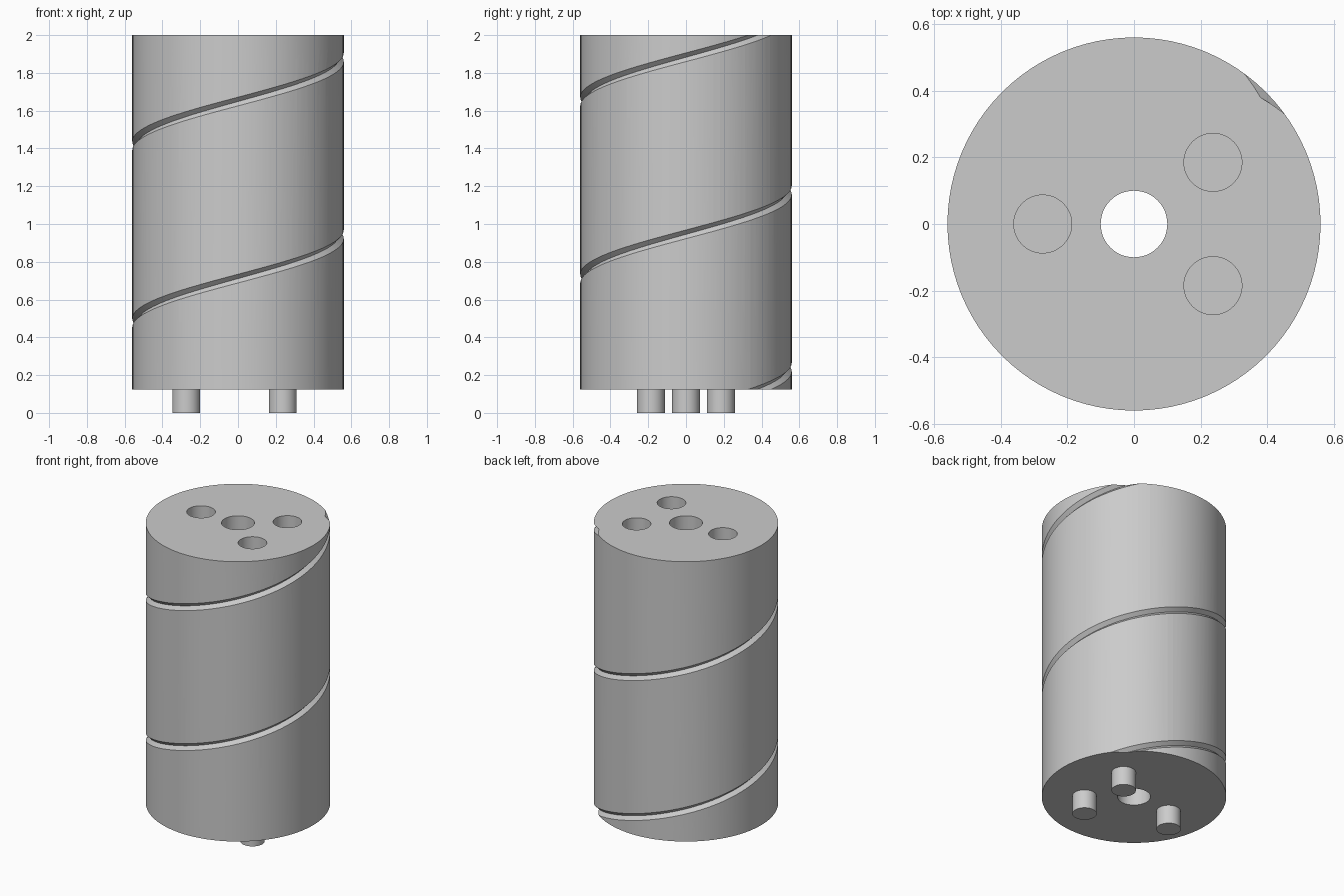
import bpy, bmesh, math
from mathutils import Vector

R, BASE, TOP = 0.56, 0.125, 2.0
PITCH = (TOP - BASE) / 2
SIDES = 96
PEGS = [(-0.274, 0), (0.237, 0.185), (0.237, -0.185)]

if "Cube" in bpy.data.objects:
    bpy.data.objects.remove(bpy.data.objects["Cube"])

grey = bpy.data.materials.new("plain grey")
grey.use_nodes = True
grey.diffuse_color = (0.6, 0.6, 0.6, 1)
grey.node_tree.nodes["Principled BSDF"].inputs["Base Color"].default_value = (0.6, 0.6, 0.6, 1)


def cylinder(name, r, z0, z1, x=0, y=0, sides=SIDES):
    bpy.ops.mesh.primitive_cylinder_add(vertices=sides, radius=r, depth=z1 - z0,
                                        location=(x, y, (z0 + z1) / 2))
    ob = bpy.context.object
    ob.name = name
    ob.data.materials.append(grey)
    return ob


def smooth(ob):
    bpy.ops.object.select_all(action="DESELECT")
    ob.select_set(True)
    bpy.context.view_layer.objects.active = ob
    bpy.ops.object.shade_smooth_by_angle(angle=math.radians(30))


def cut(ob, cutter):
    mod = ob.modifiers.new(cutter.name, "BOOLEAN")
    mod.operation, mod.solver, mod.object = "DIFFERENCE", "EXACT", cutter
    bpy.context.view_layer.objects.active = ob
    bpy.ops.object.modifier_apply(modifier=mod.name)
    bpy.data.objects.remove(cutter)


def helix_cutter():
    """Triangular section swept two turns, running past both ends of the body."""
    depth, size = 0.023, 0.04
    section = [(R - depth, 0), (R - depth + size, -size), (R - depth + size, size)]
    bm = bmesh.new()
    rings = []
    for i in range(-10, 2 * SIDES + 11):
        a = math.pi / 4 + math.tau * i / SIDES
        z = BASE + PITCH * i / SIDES
        rings.append([bm.verts.new((r * math.cos(a), r * math.sin(a), z + dz))
                      for r, dz in section])
    for p, q in zip(rings, rings[1:]):
        for k in range(3):
            n = (k + 1) % 3
            bm.faces.new((p[k], p[n], q[n], q[k]))
    bm.faces.new(rings[0])
    bm.faces.new(rings[-1])
    bmesh.ops.recalc_face_normals(bm, faces=bm.faces)
    mesh = bpy.data.meshes.new("groove_cutter")
    bm.to_mesh(mesh)
    bm.free()
    mesh.materials.append(grey)
    ob = bpy.data.objects.new("groove_cutter", mesh)
    bpy.context.collection.objects.link(ob)
    ob.hide_render = True
    return ob


# Body with spiral groove, central bore and blind sockets on top
body = cylinder("body", R, BASE, TOP)
cut(body, helix_cutter())
cut(body, cylinder("bore_cutter", 0.1, 0, TOP + 0.1, sides=48))
for x, y in PEGS:
    cut(body, cylinder("socket_cutter", 0.087, TOP - 0.15, TOP + 0.1, x, y, 48))
smooth(body)

# Locating pegs underneath
for i, (x, y) in enumerate(PEGS):
    smooth(cylinder(f"peg_{i + 1}", 0.074, 0, BASE, x, y, 48))
